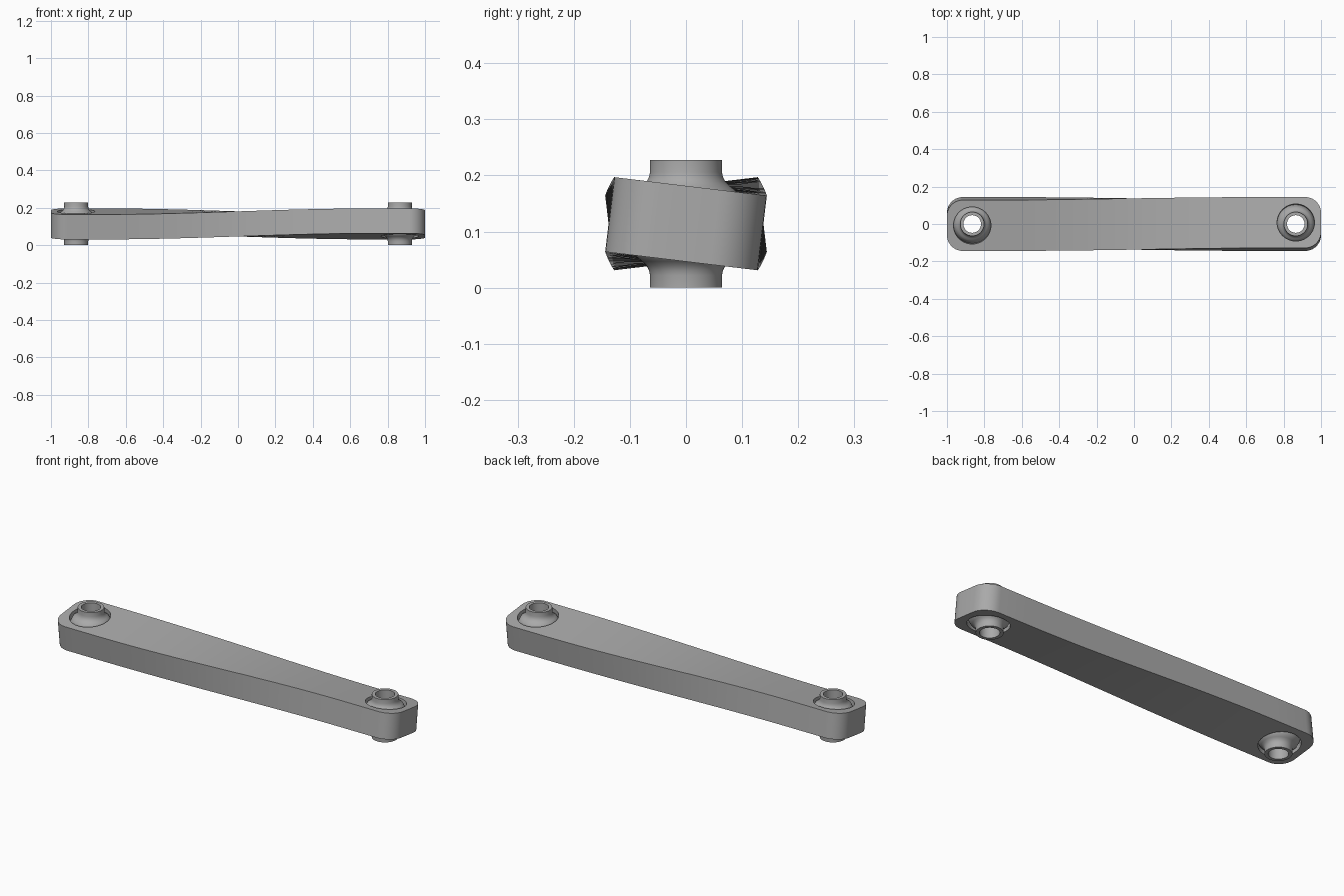
import bpy, bmesh
from math import sin, cos, pi, radians, sqrt
from mathutils import Matrix, Vector

cube = bpy.data.objects.get("Cube")
if cube:
    bpy.data.objects.remove(cube)

MID_Z = 0.114           # height of the bar's axis
HALF_W, HALF_T = 0.137, 0.067
CORNER = 0.085          # rounded plan corners
PIVOT_X = 0.865
FLAT_X = 0.75           # twist stops here, ends stay flat
TWIST = radians(6.9)

grey = bpy.data.materials.new("steel grey")
grey.use_nodes = True
colour = (0.4, 0.4, 0.4, 1)
grey.diffuse_color = colour
grey.node_tree.nodes["Principled BSDF"].inputs["Base Color"].default_value = colour


def add_object(name, bm):
    bmesh.ops.recalc_face_normals(bm, faces=bm.faces)
    mesh = bpy.data.meshes.new(name)
    bm.to_mesh(mesh)
    bm.free()
    mesh.materials.append(grey)
    obj = bpy.data.objects.new(name, mesh)
    bpy.context.collection.objects.link(obj)
    return obj


def select(obj):
    bpy.ops.object.select_all(action="DESELECT")
    obj.select_set(True)
    bpy.context.view_layer.objects.active = obj


def smooth(obj):
    select(obj)
    bpy.ops.object.shade_smooth_by_angle(angle=radians(30))


def tilt(x):
    t = max(-1, min(1, x / FLAT_X))
    return -TWIST * sin(t * pi / 2)


# Twisted bar: rectangular sections lofted along x, narrowing at the corners
corner = [(1 - CORNER + CORNER * sin(a), HALF_W - CORNER + CORNER * cos(a))
          for a in [i * pi / 20 for i in range(11)]]
middle = [(-FLAT_X + i * FLAT_X / 14, HALF_W) for i in range(29)]
stations = [(-x, w) for x, w in reversed(corner)] + middle + corner

bm = bmesh.new()
rings = []
for x, w in stations:
    rot = Matrix.Rotation(tilt(x), 3, "X")
    rings.append([bm.verts.new(rot @ Vector((x, w * sy, HALF_T * sz)) + Vector((0, 0, MID_Z)))
                  for sy, sz in ((-1, -1), (1, -1), (1, 1), (-1, 1))])
for a, b in zip(rings, rings[1:]):
    for i in range(4):
        j = (i + 1) % 4
        bm.faces.new((a[i], a[j], b[j], b[i]))
bm.faces.new(rings[0])
bm.faces.new(rings[-1])
bar = add_object("twisted_bar", bm)

# Round sockets through both ends, square to the tilted faces
for side in (-1, 1):
    bm = bmesh.new()
    bmesh.ops.create_cone(bm, cap_ends=True, segments=64, radius1=0.1, radius2=0.1, depth=0.4,
                          matrix=Matrix.Translation((side * PIVOT_X, 0, MID_Z))
                          @ Matrix.Rotation(tilt(side), 4, "X"))
    cutter = add_object("socket_cutter", bm)
    cutter.hide_render = True
    cut = bar.modifiers.new("socket", "BOOLEAN")
    cut.object = cutter
    cut.solver = "EXACT"
    select(bar)
    bpy.ops.object.modifier_apply(modifier=cut.name)
    bpy.data.objects.remove(cutter)
smooth(bar)

# Ball sleeves: hollow ball with a flared collar above and below
BALL = 0.106
BORE = 0.047
upper = [(BORE, MID_Z), (0.064, MID_Z), (0.064, 0.092), (0.066, 0.083), (0.070, 0.075),
         (0.078, 0.067), (0.088, 0.060)]
ball = [(sqrt(BALL ** 2 - z * z), z) for z in [0.05 - i * 0.01 for i in range(11)]]
profile = upper + ball + [(r, -z) for r, z in reversed(upper)]

for side, name in ((-1, "right_ball_sleeve"), (1, "left_ball_sleeve")):
    bm = bmesh.new()
    verts = [bm.verts.new((r, 0, z)) for r, z in profile]
    edges = [bm.edges.new((verts[i - 1], verts[i])) for i in range(len(verts))]
    bmesh.ops.spin(bm, geom=verts + edges, cent=(0, 0, 0), axis=(0, 0, 1),
                   angle=2 * pi, steps=64, use_merge=True)
    bmesh.ops.remove_doubles(bm, verts=bm.verts, dist=0.0001)
    bmesh.ops.translate(bm, verts=bm.verts, vec=(side * PIVOT_X, 0, MID_Z))
    smooth(add_object(name, bm))
